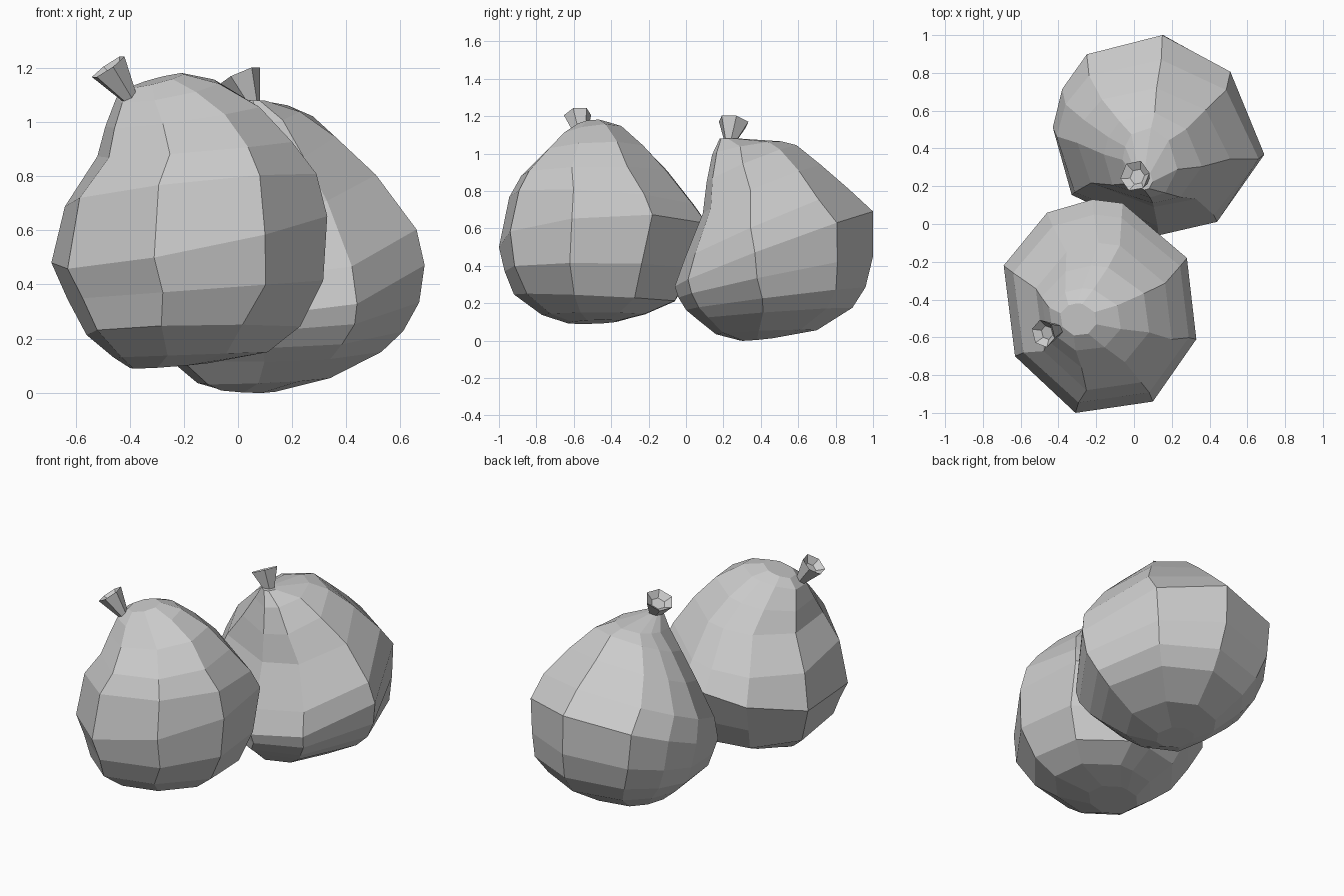
import bpy, bmesh, math
from mathutils import Vector

cube = bpy.data.objects.get("Cube")
if cube:
    bpy.data.objects.remove(cube, do_unlink=True)

# One plain grey for everything
grey = bpy.data.materials.new("plain_grey")
grey.use_nodes = True
colour = (0.6, 0.6, 0.6, 1)
grey.diffuse_color = colour
grey.node_tree.nodes["Principled BSDF"].inputs["Base Color"].default_value = colour


def normalised(outline):
    """Scale a plan outline so that it spans -1 to 1 on both axes."""
    xs, ys = zip(*outline)

    def fit(value, values):
        low, high = min(values), max(values)
        return 2 * (value - low) / (high - low) - 1

    return [(fit(x, xs), fit(y, ys)) for x, y in outline]


def skin(name, rings):
    """Join rings of points into a closed, flat-faced object."""
    bm = bmesh.new()
    loops = [[bm.verts.new(point) for point in ring] for ring in rings]
    for lower, upper in zip(loops, loops[1:]):
        count = len(lower)
        for i in range(count):
            j = (i + 1) % count
            bm.faces.new((lower[i], lower[j], upper[j], upper[i]))
    bm.faces.new(loops[0][::-1])
    bm.faces.new(loops[-1])
    bmesh.ops.recalc_face_normals(bm, faces=bm.faces[:])
    mesh = bpy.data.meshes.new(name)
    bm.to_mesh(mesh)
    bm.free()
    mesh.materials.append(grey)
    obj = bpy.data.objects.new(name, mesh)
    bpy.context.collection.objects.link(obj)
    return obj


def fruit_body(name, girth, underside, base_sections, sections):
    """Each section: left, right, front, back, height, rise in x, rise in y."""
    rings = []
    for outline, group in ((underside, base_sections), (girth, sections)):
        plan = normalised(outline)
        for left, right, front, back, height, rise_x, rise_y in group:
            middle = Vector(((left + right) / 2, (front + back) / 2, height))
            half_x, half_y = (right - left) / 2, (back - front) / 2
            rings.append([
                middle + Vector((u * half_x, v * half_y, (u * rise_x + v * rise_y) / 2))
                for u, v in plan])
    return skin(name, rings)


def flared_stem(name, base, tip, base_radius, tip_radius, sides=6):
    """Short stem that widens towards its cupped end."""
    base, tip = Vector(base), Vector(tip)
    turn = (tip - base).to_track_quat("Z", "Y")
    rings = []
    for along, radius in ((0, base_radius), (1, tip_radius), (0.75, tip_radius / 2)):
        centre = base.lerp(tip, along)
        rings.append([
            centre + turn @ Vector((radius * math.cos(a), radius * math.sin(a), 0))
            for a in (math.tau * i / sides for i in range(sides))])
    return skin(name, rings)


# Front fruit, leaning to its right
fruit_body(
    "front_fruit",
    [(0.33, -0.61), (0.28, -0.18), (-0.06, 0.11), (-0.22, 0.13), (-0.46, 0.06),
     (-0.69, -0.22), (-0.63, -0.7), (-0.31, -1), (0.1, -0.94)],
    [(1, -0.25), (0.92, 0.5), (0.32, 1), (0, 1), (-0.52, 0.9),
     (-1, 0.34), (-0.9, -0.52), (-0.3, -1), (0.46, -0.84)],
    [(-0.4, -0.11, -0.63, -0.36, 0.1, 0.02, 0.01),
     (-0.46, 0.11, -0.77, -0.22, 0.14, 0.02, 0),
     (-0.56, 0.23, -0.92, -0.06, 0.23, 0.02, -0.04)],
    [(-0.63, 0.315, -0.97, 0.04, 0.38, 0.07, 0),
     (-0.69, 0.33, -1, 0.13, 0.565, 0.2, 0.08),
     (-0.64, 0.29, -0.945, 0.05, 0.75, 0.1, -0.06),
     (-0.52, 0.2, -0.88, -0.1, 0.9, 0.06, 0.02),
     (-0.49, 0.08, -0.76, -0.22, 1.02, 0.08, 0.03),
     (-0.45, -0.07, -0.67, -0.34, 1.115, 0.07, 0.05),
     (-0.39, -0.2, -0.59, -0.42, 1.155, 0.05, 0.02)])
flared_stem("front_stem", (-0.4, -0.56, 1.09), (-0.48, -0.58, 1.205), 0.03, 0.075)

# Back fruit, leaning forwards
fruit_body(
    "back_fruit",
    [(0.69, 0.38), (0.51, 0.81), (0.15, 1), (-0.25, 0.9), (-0.38, 0.72),
     (-0.43, 0.52), (-0.33, 0.17), (0.13, -0.04), (0.44, 0.03)],
    [(1, -0.15), (0.74, 0.67), (0.08, 1), (-0.64, 0.8), (-0.9, 0.46),
     (-1, 0.04), (-0.84, -0.64), (-0.08, -1), (0.53, -0.86)],
    [(-0.08, 0.14, 0.29, 0.5, 0.01, -0.01, 0.02),
     (-0.15, 0.34, 0.16, 0.7, 0.045, 0.02, 0.02),
     (-0.27, 0.53, 0.06, 0.89, 0.145, 0.02, 0.06),
     (-0.35, 0.61, 0, 0.96, 0.225, 0.02, 0.12)],
    [(-0.4, 0.67, -0.04, 1, 0.34, 0.03, 0.22),
     (-0.43, 0.69, -0.06, 1, 0.49, 0.04, 0.4),
     (-0.41, 0.66, -0.01, 0.87, 0.62, 0.04, 0.38),
     (-0.3, 0.51, 0.09, 0.72, 0.81, 0.04, 0.26),
     (-0.16, 0.36, 0.11, 0.59, 0.945, 0.04, 0.2),
     (-0.06, 0.23, 0.14, 0.51, 1.03, 0.03, 0.07),
     (0.01, 0.1, 0.18, 0.29, 1.08, 0, 0)])
flared_stem("back_stem", (0.055, 0.235, 1.06), (0.005, 0.255, 1.17), 0.03, 0.085)
